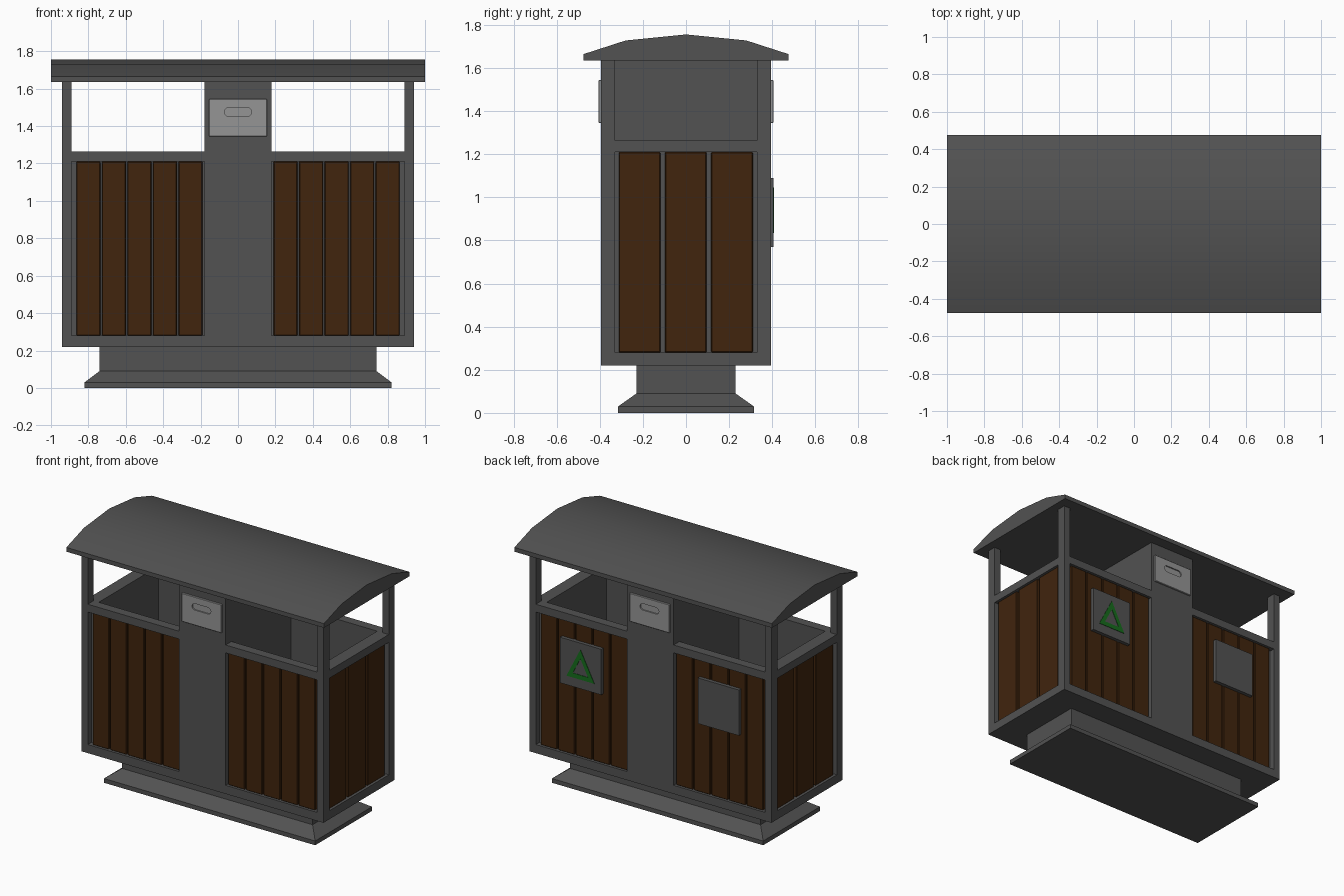
import bpy, bmesh, math

cube = bpy.data.objects.get("Cube")
if cube:
    bpy.data.objects.remove(cube, do_unlink=True)


def material(name, rgb):
    m = bpy.data.materials.new(name)
    m.use_nodes = True
    m.diffuse_color = (*rgb, 1)
    m.node_tree.nodes["Principled BSDF"].inputs["Base Color"].default_value = (*rgb, 1)
    return m


GREY = material("dark grey metal", (0.085, 0.085, 0.085))
WOOD = material("brown wood", (0.052, 0.018, 0.004))
LIGHT = material("light grey metal", (0.30, 0.30, 0.30))
GREEN = material("green paint", (0.008, 0.15, 0.012))


def finish(name, bm, mat):
    bmesh.ops.recalc_face_normals(bm, faces=bm.faces[:])
    mesh = bpy.data.meshes.new(name)
    bm.to_mesh(mesh)
    bm.free()
    mesh.materials.append(mat)
    obj = bpy.data.objects.new(name, mesh)
    bpy.context.collection.objects.link(obj)
    return obj


def box(name, x, y, z, mat, bevel=0):
    bm = bmesh.new()
    bmesh.ops.create_cube(bm, size=1)
    for v in bm.verts:
        v.co = [(r[0] + r[1]) / 2 + c * (r[1] - r[0]) for r, c in zip((x, y, z), v.co)]
    if bevel:
        bmesh.ops.bevel(bm, geom=bm.edges[:], offset=bevel, segments=1, affect='EDGES')
    return finish(name, bm, mat)


def loft(name, rings, mat, closed=False):
    """Skin equal rings of points; cap the ends, or join last to first."""
    bm = bmesh.new()
    loops = [[bm.verts.new(p) for p in ring] for ring in rings]
    if closed:
        loops.append(loops[0])
    n = len(loops[0])
    for a, b in zip(loops, loops[1:]):
        for i in range(n):
            bm.faces.new((a[i], a[(i + 1) % n], b[(i + 1) % n], b[i]))
    if not closed:
        bm.faces.new(loops[0])
        bm.faces.new(loops[-1])
    return finish(name, bm, mat)


def span(s, a, b):
    return sorted((s * a, s * b))


W, D = 0.94, 0.395           # body half width and half depth
IN_X, IN_Y = 0.89, 0.33      # inner edges of the corner posts
COL = 0.18                   # half width of the centre column
LOW, SILL, RAIL, RIM, EAVE = 0.22, 0.28, 1.21, 1.265, 1.635
SIDES = {"right": -1, "left": 1}
ENDS = {"front": -1, "back": 1}

# Flared pedestal
pedestal = [(0.82, 0.315, 0), (0.82, 0.315, 0.03), (0.74, 0.23, 0.09), (0.74, 0.23, LOW)]
loft("pedestal", [[(-x, -y, z), (x, -y, z), (x, y, z), (-x, y, z)] for x, y, z in pedestal], GREY)

# Floor and centre column
box("floor", (-W, W), (-D, D), (LOW, SILL), GREY)
box("centre_column", (-COL, COL), (-D, D), (SILL, EAVE), GREY)

# Curved roof
half = [(0.475, EAVE), (0.475, 1.665), (0.28, 1.728)]
profile = half + [(0, 1.756)] + [(-y, z) for y, z in reversed(half)]
roof = loft("roof", [[(x, y, z) for y, z in profile] for x in (-1, 1)], GREY)
bpy.context.view_layer.objects.active = roof
roof.select_set(True)
bpy.ops.object.shade_smooth_by_angle(angle=math.radians(25))
roof.select_set(False)

# Bin on each side of the column
for side, sx in SIDES.items():
    # End rail, end liner and end slats
    box(f"{side}_end_rail", span(sx, 0.85, W), (-IN_Y, IN_Y), (RAIL, RIM), GREY)
    box(f"{side}_end_liner", span(sx, 0.85, 0.90), (-IN_Y, IN_Y), (SILL, RAIL), GREY)
    for i in range(3):
        y = -0.312 + i * 0.2145
        box(f"{side}_end_slat_{i + 1}", span(sx, 0.895, 0.925), (y, y + 0.193),
            (SILL, RAIL), WOOD, 0.004)
    for end, sy in ENDS.items():
        # Corner post, long rail, liner and slats
        box(f"{side}_{end}_post", span(sx, IN_X, W), span(sy, IN_Y, D), (SILL, EAVE), GREY)
        box(f"{side}_{end}_rail", span(sx, COL, IN_X), span(sy, IN_Y, D), (RAIL, RIM), GREY)
        box(f"{side}_{end}_liner", span(sx, COL, IN_X), span(sy, IN_Y, 0.355), (SILL, RAIL), GREY)
        for i in range(5):
            x = 0.19 + i * 0.1365
            box(f"{side}_{end}_slat_{i + 1}", span(sx, x, x + 0.128), span(sy, 0.35, 0.38),
                (SILL, RAIL), WOOD, 0.004)

# Ash plates with a pressed slot, on both faces of the column
for end, sy in ENDS.items():
    plate = box(f"{end}_ash_plate", (-0.155, 0.155), span(sy, D - 0.005, D + 0.011),
                (1.345, 1.545), LIGHT, 0.003)
    outline = []
    for i in range(20):
        a = math.tau * (i + 0.5) / 20
        shift = math.copysign(0.05, math.cos(a))
        outline.append((shift + 0.023 * math.cos(a), 1.475 + 0.023 * math.sin(a)))
    cutter = loft("slot_cutter", [[(x, sy * y, z) for x, z in outline]
                                  for y in (D + 0.002, D + 0.05)], LIGHT)
    cutter.hide_render = True
    mod = plate.modifiers.new("slot", 'BOOLEAN')
    mod.operation, mod.object, mod.solver = 'DIFFERENCE', cutter, 'EXACT'
    bpy.context.view_layer.objects.active = plate
    bpy.ops.object.modifier_apply(modifier=mod.name)
    bpy.data.objects.remove(cutter, do_unlink=True)

# Sign boards on the back
for side, sx in SIDES.items():
    box(f"{side}_sign", span(sx, 0.375, 0.695), (0.375, 0.405), (0.77, 1.09), GREY)

# Green triangle on the left sign
corners = [(-0.108, -0.07), (0.108, -0.07), (0, 0.14)]
rings = [[(0.535 + k * x, y, 0.905 + k * z) for x, z in corners]
         for k, y in ((1, 0.404), (1, 0.408), (0.55, 0.408), (0.55, 0.404))]
loft("sign_triangle", rings, GREEN, closed=True)
